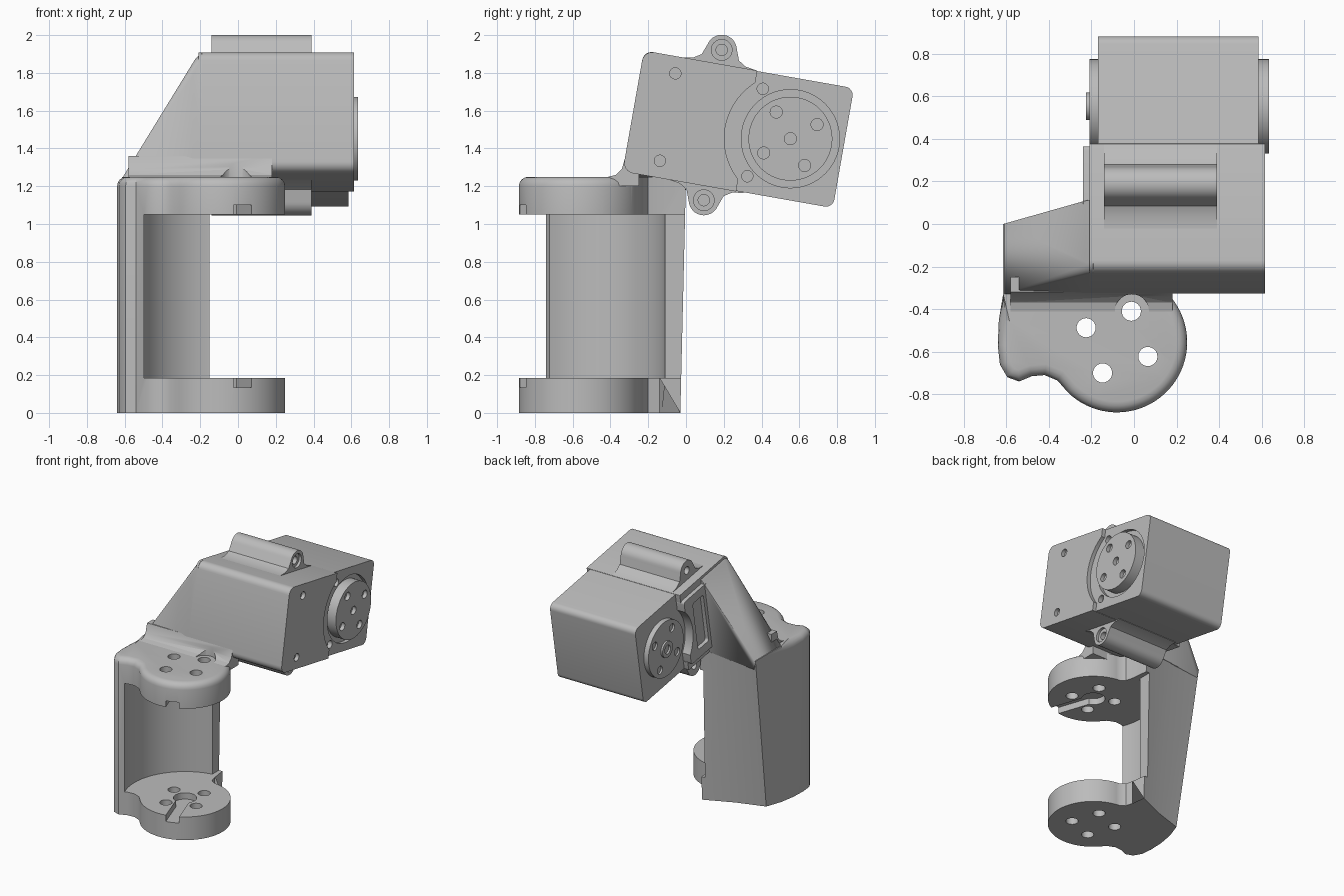
import bpy, bmesh
from math import sin, cos, pi, radians
from mathutils import Matrix, Vector

old = bpy.data.objects.get("Cube")
if old:
    bpy.data.objects.remove(old)

grey = bpy.data.materials.new("plain_grey")
grey.use_nodes = True
grey.diffuse_color = (0.5, 0.5, 0.5, 1)
grey.node_tree.nodes["Principled BSDF"].inputs["Base Color"].default_value = (0.5, 0.5, 0.5, 1)

# Tilted motor frame: profile (u, v) is extruded along world x
AXES = Matrix(((0, 0, 1, 0), (1, 0, 0, 0), (0, 1, 0, 0), (0, 0, 0, 1)))
TILT = Matrix.Translation((0, 0.277, 1.5)) @ Matrix.Rotation(radians(-10), 4, 'X') @ AXES
UP = Matrix.Identity(4)


def finish(name, bm):
    bmesh.ops.recalc_face_normals(bm, faces=bm.faces[:])
    mesh = bpy.data.meshes.new(name)
    bm.to_mesh(mesh)
    bm.free()
    mesh.materials.append(grey)
    ob = bpy.data.objects.new(name, mesh)
    bpy.context.collection.objects.link(ob)
    return ob


def prism(name, pts, a, b, frame=TILT):
    bm = bmesh.new()
    base = bm.faces.new([bm.verts.new((p, q, a)) for p, q in pts])
    new = bmesh.ops.extrude_face_region(bm, geom=[base])["geom"]
    for v in new:
        if isinstance(v, bmesh.types.BMVert):
            v.co.z = b
    bm.transform(frame)
    return finish(name, bm)


def arc(cx, cy, r, a0, a1, n):
    return [(cx + r * cos(radians(a0 + (a1 - a0) * i / n)),
             cy + r * sin(radians(a0 + (a1 - a0) * i / n))) for i in range(n + 1)]


def circle(cx, cy, r, n=48):
    return arc(cx, cy, r, 0, 360, n)[:-1]


def rounded(u0, u1, v0, v1, ra, rb):
    # ra rounds the u0 side, rb the u1 side
    pts = []
    for u, v, r, a in ((u1 - rb, v1 - rb, rb, 0), (u0 + ra, v1 - ra, ra, 90),
                       (u0 + ra, v0 + ra, ra, 180), (u1 - rb, v0 + rb, rb, 270)):
        pts += arc(u, v, r, a, a + 90, 6)
    return pts


def rect(u0, u1, v0, v1):
    return [(u0, v0), (u1, v0), (u1, v1), (u0, v1)]


def cut(ob, cutters):
    bpy.context.view_layer.objects.active = ob
    for c in cutters:
        mod = ob.modifiers.new("cut", 'BOOLEAN')
        mod.operation, mod.solver, mod.object = 'DIFFERENCE', 'EXACT', c
        bpy.ops.object.modifier_apply(modifier=mod.name)
        bpy.data.objects.remove(c)
    return ob


parts = []

# C-shaped bracket: one outline, back leaning outward with height
CX, CY = -0.08, -0.555
outline = arc(CX, CY, 0.33, -134, 85, 48) + [
    (-0.09, -0.2), (-0.105, -0.14), (-0.12, -0.03), (-0.35, -0.13), (-0.57, -0.2),
    (-0.615, -0.33), (-0.635, -0.45), (-0.64, -0.57), (-0.63, -0.66), (-0.595, -0.72),
    (-0.54, -0.74), (-0.48, -0.715), (-0.42, -0.71), (-0.36, -0.735)]
bracket = prism("bracket", outline, 0, 1.25, UP)
bm = bmesh.new()
bm.from_mesh(bracket.data)
for v in bm.verts:
    if v.co.z > 1 and v.co.x < -0.11 and v.co.y > -0.21:
        v.co.y = 0
        if v.co.x < -0.5:
            v.co.x = -0.615
rim = [e for e in bm.edges if all(v.co.z > 1 for v in e.verts)
       and max(v.co.y for v in e.verts) < -0.28]
bmesh.ops.bevel(bm, geom=rim, offset=0.05, segments=4, profile=0.5,
                affect='EDGES', clamp_overlap=False)
bm.to_mesh(bracket.data)
bm.free()

# Opening between the plates, bolt holes, keyed recesses
cutters = [prism("scoop", circle(CX, CY, 0.45, 64), 0.185, 1.05, UP),
           prism("opening", rect(-0.15, 0.6, -1.1, 0.2), 0.185, 1.05, UP)]
for i in range(4):
    a = radians(65 + 90 * i)
    cutters.append(prism("bolt_hole", circle(CX + 0.16 * cos(a), CY + 0.16 * sin(a), 0.045, 24),
                         -0.1, 1.5, UP))
d = Vector((0.11, -0.325)).normalized()
n = Vector((-d.y, d.x)) * 0.05
c = Vector((CX, CY))
slot = [tuple(p) for p in (c - n, c + d * 0.45 - n, c + d * 0.45 + n, c + n)]
for z0, z1 in ((0.135, 0.25), (1.0, 1.1)):
    cutters.append(prism("recess", circle(CX, CY, 0.085, 32), z0, z1, UP))
    cutters.append(prism("key_slot", slot, z0, z1, UP))
parts.append(cut(bracket, cutters))

# Fillet between top plate and housing, cleared around one bolt
fillet = prism("plate_fillet", [(-0.41, 1.2), (-0.41, 1.25), (-0.37, 1.26), (-0.34, 1.29),
                                (-0.32, 1.36), (-0.25, 1.36), (-0.25, 1.2)], -0.58, 0.18, AXES)
parts.append(cut(fillet, [prism("bolt_clearance", circle(-0.01, -0.41, 0.08), 1.1, 1.5, UP)]))

# Sloped shoulder joining the column to the housing
bm = bmesh.new()
for x, top in ((-0.24, 0.24), (-0.225, 0.29), (-0.19, 0.325)):
    for u, v in rounded(-0.565, -0.22, -0.325, top, 0.05, 0.002):
        bm.verts.new(TILT @ Vector((u, v, x)))
for p in ((-0.615, -0.33, 1.24), (-0.615, 0, 1.24), (-0.6, -0.33, 1.18), (-0.6, 0, 1.18)):
    bm.verts.new(p)
hull = bmesh.ops.convex_hull(bm, input=bm.verts[:])
loose = {v for v in hull["geom_interior"] + hull["geom_unused"] if isinstance(v, bmesh.types.BMVert)}
bmesh.ops.delete(bm, geom=list(loose), context='VERTS')
parts.append(finish("shoulder", bm))

# Motor housing cover, with an arc cleared around the output disc
HU = 0.28
screws = [(u, v) for u in (-0.38, 0.09) for v in (-0.235, 0.235)]
cover = prism("housing_cover", rounded(-0.565, 0.045, -0.325, 0.325, 0.055, 0.003), -0.21, 0.615)
parts.append(cut(cover, [prism("arc_clearance", circle(HU, 0, 0.35, 64), -0.5, 0.9)] +
                 [prism("screw_hole", circle(u, v, 0.03, 20), 0.57, 0.7) for u, v in screws[:2]]))

# Motor body with seat for the disc
motor = prism("motor_body", rounded(-0.5, 0.565, -0.322, 0.322, 0.03, 0.045), -0.17, 0.585)
parts.append(cut(motor, [prism("disc_seat", circle(HU, 0, 0.26, 64), 0.555, 0.7)] +
                 [prism("screw_hole", circle(u, v, 0.03, 20), 0.55, 0.7) for u, v in screws[2:]]))

# Output discs on both sides
for name, x0, x1, face in (("output_disc", 0.54, 0.635, 0.605), ("rear_disc", -0.21, -0.16, -0.195)):
    side = 1 if face > 0 else -1
    ends = sorted((face, face + side * 0.2))
    spots = [(HU + 0.16 * cos(radians(38 + 90 * i)), 0.16 * sin(radians(38 + 90 * i)))
             for i in range(4)]
    if side > 0:
        spots.append((HU, 0))
    disc = prism(name, circle(HU, 0, 0.222, 64), x0, x1)
    parts.append(cut(disc, [prism("disc_hole", circle(u, v, 0.032, 20), *ends) for u, v in spots]))
cap = prism("rear_cap", circle(HU, 0, 0.065, 32), -0.225, -0.18)
parts.append(cut(cap, [prism("cap_hole", circle(HU, 0, 0.035, 24), -0.3, -0.2)]))

# Side frame with pocket
frame = prism("side_frame", rounded(-0.25, 0.045, -0.27, 0.27, 0.02, 0.02), -0.24, -0.16)
parts.append(cut(frame, [prism("frame_clearance", circle(HU, 0, 0.3, 64), -0.5, 0),
                         prism("pocket", rounded(-0.19, -0.055, -0.2, 0.2, 0.02, 0.02), -0.5, -0.19)]))

# Flared screw lugs above and below the housing
for name, u0, s in (("upper_lug", -0.16, 1), ("lower_lug", -0.115, -1)):
    flare = [(0.2, 0.29), (0.2, 0.325), (0.14, 0.335), (0.1, 0.36)]
    shape = flare + arc(0, 0.4, 0.08, 15, 165, 16) + [(-p, q) for p, q in reversed(flare)]
    lug = prism(name, [(u0 + p, s * q) for p, q in shape], -0.14, 0.39)
    holes = [prism("lug_hole", circle(u0, s * 0.4, r, 24), a, b)
             for r, a, b in ((0.055, 0.37, 0.5), (0.03, 0.3, 0.5), (0.03, -0.3, -0.08))]
    parts.append(cut(lug, holes))

# Smooth curved walls, keep hard edges
bpy.ops.object.select_all(action='DESELECT')
for ob in parts:
    ob.select_set(True)
bpy.context.view_layer.objects.active = parts[0]
bpy.ops.object.shade_smooth_by_angle(angle=radians(30))
